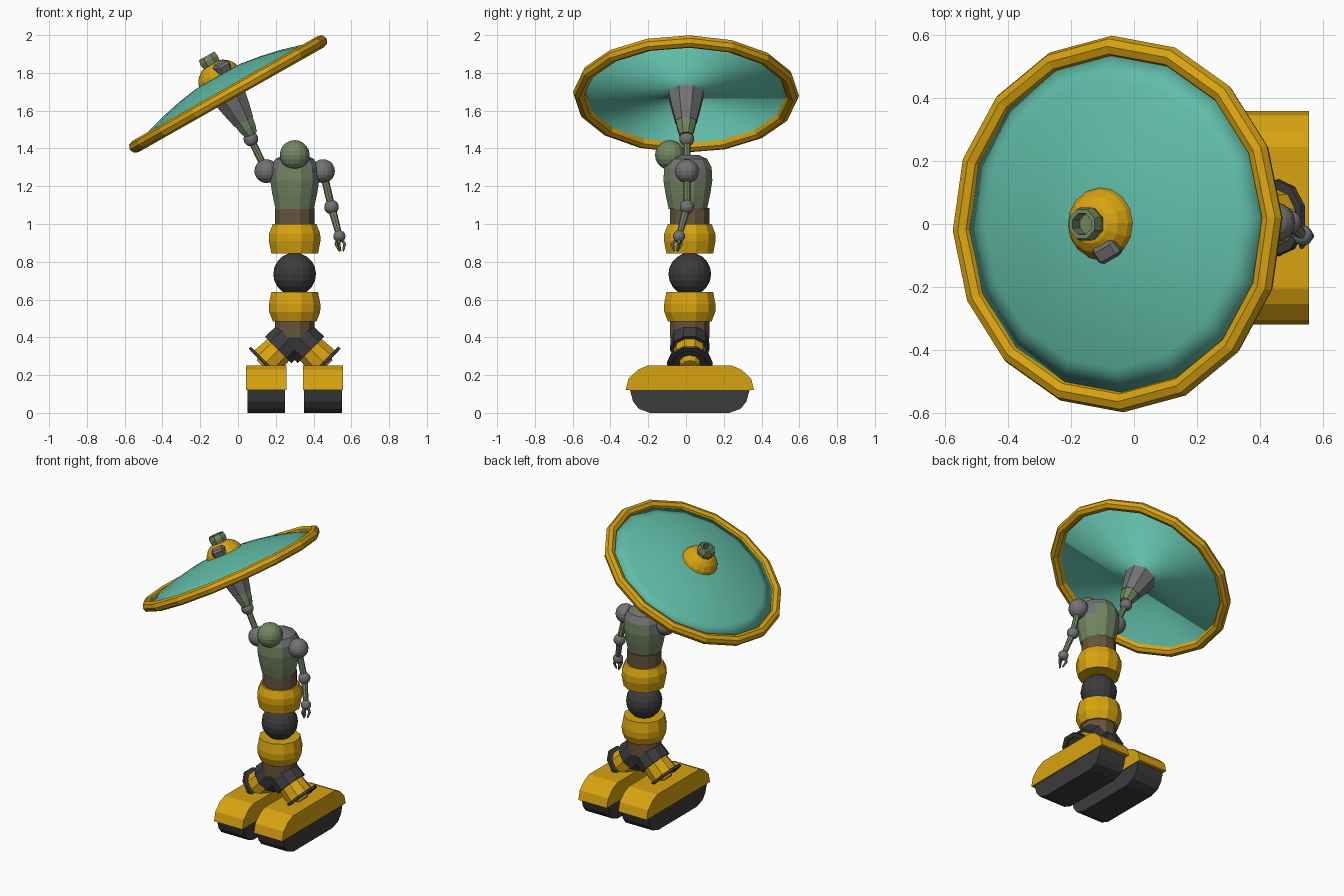
import bpy, bmesh
from math import pi, cos, sin, radians
from mathutils import Matrix, Vector

if "Cube" in bpy.data.objects:
    bpy.data.objects.remove(bpy.data.objects["Cube"])


def mat(name, *rgb):
    m = bpy.data.materials.new(name)
    m.diffuse_color = (*rgb, 1)
    m.use_nodes = True
    m.node_tree.nodes["Principled BSDF"].inputs["Base Color"].default_value = m.diffuse_color
    return m


YELLOW = mat("yellow", .69, .37, .005)
TEAL = mat("teal", .12, .51, .39)
DARK = mat("dark", .045, .045, .045)
GREY = mat("grey", .17, .17, .17)
GREEN = mat("green", .17, .24, .12)
BROWN = mat("brown", .13, .09, .045)


def add(name, bm, material, matrix=Matrix(), smooth=False):
    """Turn a bmesh into a placed, coloured object."""
    bmesh.ops.recalc_face_normals(bm, faces=bm.faces)
    for f in bm.faces:
        f.smooth = smooth
    me = bpy.data.meshes.new(name)
    bm.to_mesh(me)
    bm.free()
    me.materials.append(material)
    ob = bpy.data.objects.new(name, me)
    ob.matrix_world = matrix
    bpy.context.collection.objects.link(ob)
    return ob


def lathe(name, profile, sides, material, matrix=Matrix(), phase=0.0, cap=True,
          closed=False, smooth=False):
    """Spin (radius, height) points about local z."""
    bm = bmesh.new()
    rings = [[bm.verts.new((r * cos(phase + 2 * pi * i / sides),
                            r * sin(phase + 2 * pi * i / sides), h))
              for i in range(sides)] for r, h in profile]
    pairs = list(zip(rings, rings[1:]))
    if closed:
        pairs.append((rings[-1], rings[0]))
    for a, b in pairs:
        for i in range(sides):
            j = (i + 1) % sides
            bm.faces.new((a[i], a[j], b[j], b[i]))
    if cap and not closed:
        bm.faces.new(rings[0])
        bm.faces.new(rings[-1])
    return add(name, bm, material, matrix, smooth)


def ball(name, centre, r, material, segs=16, rings=10):
    bm = bmesh.new()
    bmesh.ops.create_uvsphere(bm, u_segments=segs, v_segments=rings, radius=r)
    return add(name, bm, material, Matrix.Translation(centre))


def rod(name, a, b, r1, r2, material, sides=8):
    """Tapered cylinder between two points."""
    a, b = Vector(a), Vector(b)
    m = Matrix.Translation(a) @ (b - a).to_track_quat('Z', 'Y').to_matrix().to_4x4()
    return lathe(name, [(r1, 0), (r2, (b - a).length)], sides, material, m)


def extrude_x(name, profile, x0, x1, material):
    """Prism along x from a (y, z) outline."""
    bm = bmesh.new()
    f = bm.faces.new([bm.verts.new((x0, y, z)) for y, z in profile])
    new = bmesh.ops.extrude_face_region(bm, geom=[f])["geom"]
    bmesh.ops.translate(bm, vec=(x1 - x0, 0, 0),
                        verts=[v for v in new if isinstance(v, bmesh.types.BMVert)])
    return add(name, bm, material)


CX, CY = .30, .02
BODY = Matrix.Translation((CX, CY, 0))

# Feet: dark soles with yellow rounded covers, plus splayed ankle joints
cover = [(-.34, .12), (-.325, .18), (-.275, .228), (-.225, .25),
         (.225, .25), (.275, .228), (.325, .18), (.34, .12)]
sole = [(-.318, .125), (-.30, .06), (-.27, .022), (-.21, 0),
        (.21, 0), (.27, .022), (.30, .06), (.318, .125)]
for s, side in ((-1, "left"), (1, "right")):
    x = CX + s * .15
    extrude_x(side + "_foot_cover", [(y + CY, z) for y, z in cover],
              x - .107, x + .107, YELLOW)
    extrude_x(side + "_foot_sole", [(y + CY, z) for y, z in sole],
              x - .1, x + .1, DARK)
    hip = Matrix.Translation((x, CY, .27)) @ Matrix.Rotation(s * radians(135), 4, 'Y')
    lathe(side + "_ankle_joint", [(.10, -.22), (.105, -.09)], 10, DARK, hip, pi / 10)
    lathe(side + "_ankle_band", [(.085, -.092), (.092, 0)], 10, YELLOW, hip, pi / 10)
    lathe(side + "_ankle_rim", [(.12, 0), (.122, .016), (.095, .018), (.09, .006)],
          10, DARK, hip, pi / 10)
    lathe(side + "_ankle_hub", [(.06, 0), (.04, .03)], 10, YELLOW, hip)

# Leg column: two mirrored barrels and collars around a ball
barrel = [(.12, .485), (.14, .535), (.141, .575), (.128, .64)]
for n, flip in (("lower", False), ("upper", True)):
    m = BODY @ (Matrix.Translation((0, 0, 1.484)) @ Matrix.Scale(-1, 4, (0, 0, 1))
                if flip else Matrix())
    for part, prof, c in (("barrel", barrel, YELLOW),
                          ("collar", [(.108, .40), (.108, .49)], BROWN)):
        lathe(n + "_" + part, [(r, m.to_3x3()[2][2] * h + m.translation.z)
                               for r, h in prof], 12, c, BODY, pi / 12)
ball("waist_ball", (CX, CY, .735), .113, DARK)

# Torso with grey shoulder panels
torso = lathe("torso", [(.105, 1.08), (.123, 1.16), (.134, 1.23), (.13, 1.30),
                        (.105, 1.345), (.06, 1.365)], 12, GREEN,
              Matrix.Translation((CX, .01, 0)), pi / 12)
torso.data.materials.append(GREY)
for f in torso.data.polygons:
    if f.center.z > 1.30 or (abs(f.center.x) > .1 and f.center.z > 1.2):
        f.material_index = 1
ball("head", (CX, -.085, 1.365), .079, GREEN)

# Shoulders
for s, side in ((-1, "left"), (1, "right")):
    ball(side + "_shoulder", (CX + s * .15, .005, 1.28), .063, GREY)

# Lowered arm with three-fingered claw
elbow, wrist = Vector((.495, .005, 1.09)), Vector((.537, -.037, .935))
rod("right_upper_arm", (.45, .005, 1.28), elbow, .02, .02, GREEN)
ball("right_elbow", elbow, .038, GREY)
rod("right_forearm", elbow, wrist, .022, .016, GREEN)
ball("right_wrist", wrist, .032, GREY)
for i in range(3):
    a = 2 * pi * i / 3 + .3
    d = Vector((cos(a), sin(a), 0))
    knuckle = wrist + d * .027 + Vector((.002, -.008, -.04))
    tip = wrist + d * .012 + Vector((.008, -.015, -.078))
    rod("finger_base", wrist, knuckle, .009, .009, GREEN, 6)
    rod("finger_tip", knuckle, tip, .009, .005, GREEN, 6)

# Raised arm
rod("left_upper_arm", (.15, .005, 1.28), (.068, .004, 1.45), .019, .019, GREEN)
ball("left_elbow", (.068, .004, 1.45), .039, GREY)

# Dish weapon, built in its own tilted frame
DISH = Matrix.Translation((-.052, 0, 1.688)) @ Matrix.Rotation(radians(-29.5), 4, 'Y')
P = radians(2)
lathe("dish_rim", [(.565 + .034 * cos(2 * pi * k / 8), .034 * sin(2 * pi * k / 8))
                   for k in range(8)], 16, YELLOW, DISH, P, closed=True)
lathe("dish_shell", [(.565, 0), (.46, .037), (.36, .066), (.25, .09), (.14, .107),
                     (.03, .112)], 16, TEAL, DISH, P, smooth=True)
lathe("forearm_cuff", [(.036, -.25), (.05, -.21), (.058, -.165)], 8, GREEN, DISH, pi / 8)
lathe("forearm_shell", [(.06, -.17), (.078, -.10), (.10, .0), (.106, .05)],
      8, GREY, DISH, pi / 8)
lathe("forearm_mount", [(.116, .045), (.118, .105)], 16, BROWN, DISH, P)
lathe("dish_dome", [(.118, .10), (.11, .127), (.09, .155), (.062, .175), (.03, .182)],
      16, YELLOW, DISH, P)
lathe("top_socket", [(.05, .17), (.057, .205), (.05, .232), (.036, .232), (.033, .19)],
      8, GREEN, DISH, pi / 8)

# Small grey block on the side of the dome
bm = bmesh.new()
bmesh.ops.create_cube(bm, size=1, matrix=Matrix.Diagonal((.06, .085, .06, 1)))
bmesh.ops.bevel(bm, geom=bm.edges[:], offset=.012, segments=1, affect='EDGES')
add("dome_block", bm, GREY, DISH @ Matrix.Rotation(radians(-64), 4, 'Z')
    @ Matrix.Translation((.092, 0, .135)) @ Matrix.Rotation(radians(25), 4, 'Y'))
